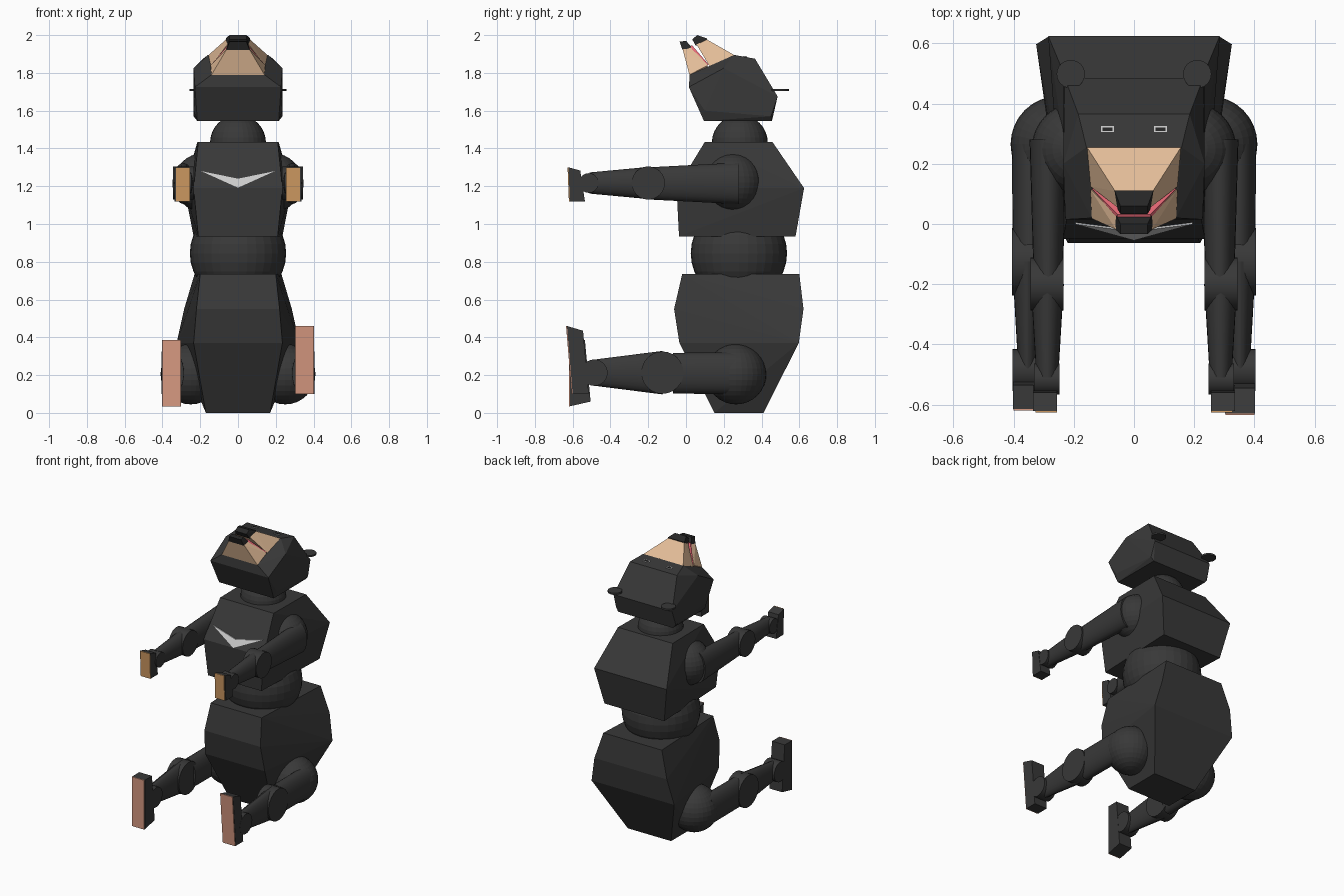
import bpy, bmesh, math
from mathutils import Matrix, Vector

if "Cube" in bpy.data.objects:
    bpy.data.objects.remove(bpy.data.objects["Cube"])


def material(name, rgb):
    m = bpy.data.materials.new(name)
    m.diffuse_color = (*rgb, 1)
    m.use_nodes = True
    m.node_tree.nodes["Principled BSDF"].inputs["Base Color"].default_value = m.diffuse_color
    return m


FUR = material("fur", (0.04, 0.04, 0.04))
BLACK = material("black", (0.02, 0.02, 0.02))
TAN = material("tan", (0.76, 0.50, 0.31))
PAD = material("pad", (0.62, 0.32, 0.12))
SOLE = material("sole", (0.68, 0.32, 0.22))
PINK = material("pink", (0.80, 0.14, 0.18))
WHITE = material("white", (0.75, 0.75, 0.75))


def finish(name, bm, mat, smooth=False):
    bmesh.ops.recalc_face_normals(bm, faces=bm.faces)
    me = bpy.data.meshes.new(name)
    bm.to_mesh(me)
    bm.free()
    me.materials.append(mat)
    ob = bpy.data.objects.new(name, me)
    bpy.context.collection.objects.link(ob)
    if smooth:
        bpy.ops.object.select_all(action='DESELECT')
        ob.select_set(True)
        bpy.context.view_layer.objects.active = ob
        bpy.ops.object.shade_smooth_by_angle(angle=math.radians(30))
    return ob


def hull(name, pts, mat):
    bm = bmesh.new()
    for p in pts:
        bm.verts.new(p)
    r = bmesh.ops.convex_hull(bm, input=bm.verts)
    loose = {g for g in r["geom_interior"] + r["geom_unused"] if isinstance(g, bmesh.types.BMVert)}
    bmesh.ops.delete(bm, geom=list(loose), context='VERTS')
    bmesh.ops.dissolve_limit(bm, angle_limit=math.radians(2), verts=bm.verts, edges=bm.edges)
    return finish(name, bm, mat)


def sym(rows):
    # rows of (half width, y, z), mirrored in x
    return [(s * w, y, z) for w, y, z in rows for s in (-1, 1)]


def prism(name, profile, x0, x1, mat):
    return hull(name, [(x, y, z) for y, z in profile for x in (x0, x1)], mat)


def ball(name, centre, r):
    bm = bmesh.new()
    bmesh.ops.create_uvsphere(bm, u_segments=32, v_segments=16, radius=r,
                              matrix=Matrix.Translation(centre))
    return finish(name, bm, FUR)


def limb(name, x, z, y0, y1, r0, r1, hw0):
    # tapered oval tube running forward along -y
    m = (Matrix.Translation((x, (y0 + y1) / 2, z)) @ Matrix.Diagonal((hw0 / r0, 1, 1, 1))
         @ Matrix.Rotation(math.pi / 2, 4, 'X'))
    bm = bmesh.new()
    bmesh.ops.create_cone(bm, cap_ends=True, segments=24, radius1=r0, radius2=r1,
                          depth=y0 - y1, matrix=m)
    return finish(name, bm, FUR, True)


def disc(name, centre, r, depth, axis='Y'):
    m = Matrix.Translation(centre)
    if axis == 'Y':
        m = m @ Matrix.Rotation(math.pi / 2, 4, 'Y')
    bm = bmesh.new()
    bmesh.ops.create_cone(bm, cap_ends=True, segments=24, radius1=r, radius2=r,
                          depth=depth, matrix=m)
    return finish(name, bm, FUR, True)


# trunk
hull("lower_body", sym([
    (0.20, -0.02, 0.735), (0.23, 0.60, 0.735), (0.22, -0.063, 0.55), (0.285, 0.622, 0.55),
    (0.235, -0.035, 0.37), (0.325, 0.597, 0.37), (0.17, 0.15, 0), (0.17, 0.41, 0)]), FUR)
hull("torso", sym([
    (0.21, 0.10, 1.435), (0.215, 0.457, 1.435), (0.235, -0.05, 1.19), (0.285, 0.625, 1.19),
    (0.21, -0.037, 0.935), (0.235, 0.58, 0.935)]), FUR)
ball("waist", (0, 0.28, 0.845), 0.255)
ball("neck", (0, 0.285, 1.43), 0.148)

# chest mark, two halves lying on the sloping chest
chest_y = lambda z: -0.05 + (z - 1.19) * 0.15 / 0.245
for s in (-1, 1):
    hull("chest_mark", [(x, chest_y(z) + d, z) for x, z in
                        ((s * 0.195, 1.28), (0, 1.24), (0, 1.192)) for d in (-0.006, 0.006)], WHITE)

# head tilted upwards
hull("head", sym([
    (0.215, 0.095, 1.545), (0.215, 0.455, 1.545), (0.228, 0.015, 1.725), (0.23, 0.485, 1.675),
    (0.235, 0.20, 1.825), (0.235, 0.10, 1.60), (0.235, 0.45, 1.57),
    (0.14, 0.02, 1.79), (0.158, 0.255, 1.895), (0.185, 0.365, 1.875)]), FUR)

# muzzle, nose, jaw and mouth
hull("upper_muzzle", sym([
    (0.158, 0.258, 1.893), (0.145, 0.125, 1.835), (0.062, 0.108, 1.978),
    (0.055, 0.055, 1.952), (0.14, 0.18, 1.80)]), TAN)
hull("nose", sym([
    (0.065, 0.112, 1.982), (0.045, 0.06, 2.0), (0.045, 0.033, 1.978), (0.055, 0.05, 1.945),
    (0.06, 0.10, 1.95)]), BLACK)
hull("lower_jaw", sym([
    (0.14, 0.018, 1.79), (0.145, 0.115, 1.84), (0.06, -0.018, 1.925),
    (0.055, 0.028, 1.938), (0.12, 0.10, 1.79)]), TAN)
hull("jaw_tip", sym([
    (0.062, -0.018, 1.92), (0.045, -0.034, 1.965), (0.045, 0.0, 1.97), (0.06, 0.03, 1.935)]), BLACK)
hull("mouth", sym([
    (0.14, 0.118, 1.846), (0.138, 0.11, 1.835), (0.055, 0.032, 1.946), (0.055, 0.02, 1.94)]), PINK)

# eyes and ears
brow_z = lambda y: 1.895 - (y - 0.255) * 0.02 / 0.11
for s in (-1, 1):
    for name, mat, hx, hy, h in (("eye_rim", WHITE, 0.021, 0.010, 0.003),
                                 ("eye", BLACK, 0.017, 0.006, 0.005)):
        hull(name, [(s * 0.088 + dx, 0.315 + dy, brow_z(0.315 + dy) + d)
                    for dx in (-hx, hx) for dy in (-hy, hy) for d in (-0.005, h)], mat)
    disc("ear", (s * 0.21, 0.498, 1.71), 0.047, 0.012, 'Z')

# limbs on both sides
for s in (-1, 1):
    ball("shoulder", (s * 0.185, 0.25, 1.22), 0.155)
    limb("upper_arm", s * 0.285, 1.215, 0.28, -0.2, 0.11, 0.085, 0.062)
    disc("elbow", (s * 0.289, -0.2, 1.217), 0.088, 0.11)
    limb("forearm", s * 0.288, 1.217, -0.2, -0.51, 0.085, 0.056, 0.055)
    disc("wrist", (s * 0.29, -0.515, 1.217), 0.052, 0.085)
    prism("hand", [(-0.622, 1.30), (-0.56, 1.283), (-0.535, 1.12), (-0.615, 1.12)],
          s * 0.255, s * 0.335, FUR)
    prism("palm_pad", [(-0.627, 1.30), (-0.621, 1.30), (-0.62, 1.12), (-0.614, 1.12)],
          s * 0.255, s * 0.328, PAD)

    ball("hip", (s * 0.25, 0.265, 0.205), 0.16)
    limb("thigh", s * 0.345, 0.21, 0.265, -0.07, 0.11, 0.108, 0.06)
    disc("knee", (s * 0.353, -0.125, 0.213), 0.112, 0.105)
    limb("shin", s * 0.353, 0.213, -0.125, -0.48, 0.115, 0.07, 0.052)
    disc("ankle", (s * 0.353, -0.485, 0.213), 0.07, 0.1)
    # the two feet are turned differently
    if s > 0:
        top, heel, back = (-0.63, 0.46), (-0.60, 0.10), [(-0.545, 0.435), (-0.515, 0.10)]
    else:
        top, heel, back = (-0.615, 0.385), (-0.615, 0.035), [(-0.535, 0.385), (-0.505, 0.06)]
    prism("foot", [top, heel] + back, s * 0.302, s * 0.402, FUR)
    prism("sole", [(y + d, z) for y, z in (top, heel) for d in (-0.005, 0.001)],
          s * 0.304, s * 0.40, SOLE)
